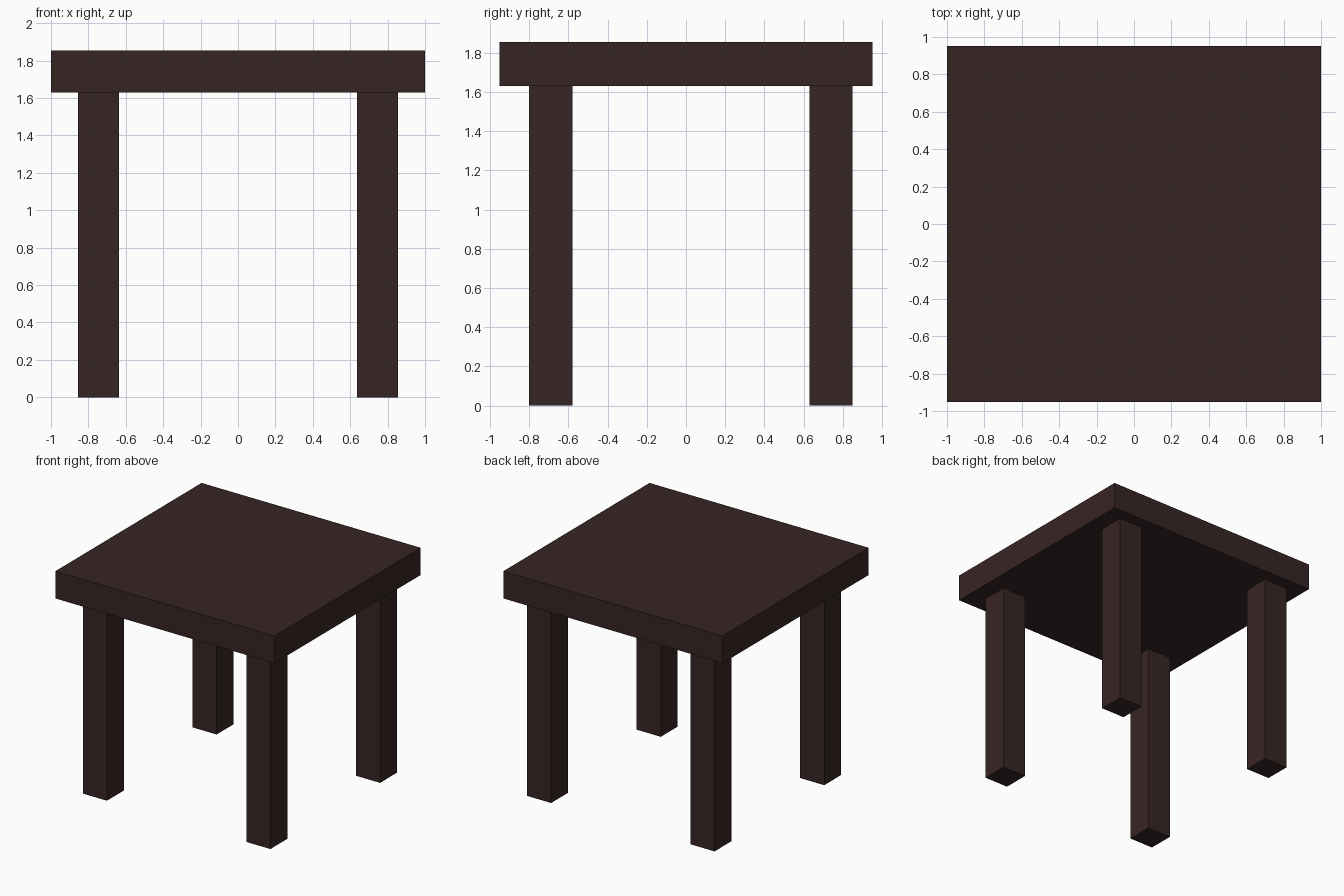
import bpy

if "Cube" in bpy.data.objects:
    bpy.data.objects.remove(bpy.data.objects["Cube"])

# Single dark brown wood colour
wood = bpy.data.materials.new("dark_brown_wood")
wood.diffuse_color = (0.039, 0.018, 0.018, 1.0)
wood.use_nodes = True
wood.node_tree.nodes["Principled BSDF"].inputs["Base Color"].default_value = wood.diffuse_color


def box(name, x0, x1, y0, y1, z0, z1):
    """Axis-aligned box between the given limits."""
    bpy.ops.mesh.primitive_cube_add(
        size=1, location=((x0 + x1) / 2, (y0 + y1) / 2, (z0 + z1) / 2))
    ob = bpy.context.object
    ob.name = name
    ob.scale = (x1 - x0, y1 - y0, z1 - z0)
    bpy.ops.object.transform_apply(location=False, rotation=False, scale=True)
    ob.data.materials.append(wood)
    return ob


# Table top
TOP_Z = 1.63
box("table_top", -1.0, 1.0, -0.953, 0.953, TOP_Z, 1.855)

# Four square legs, the back pair closer to the edge of the top in y
LEG = 0.22
for side, x in (("left", -0.746), ("right", 0.746)):
    for end, y in (("front", -0.69), ("back", 0.74)):
        box(f"{end}_{side}_leg", x - LEG / 2, x + LEG / 2,
            y - LEG / 2, y + LEG / 2, 0.0, TOP_Z)
